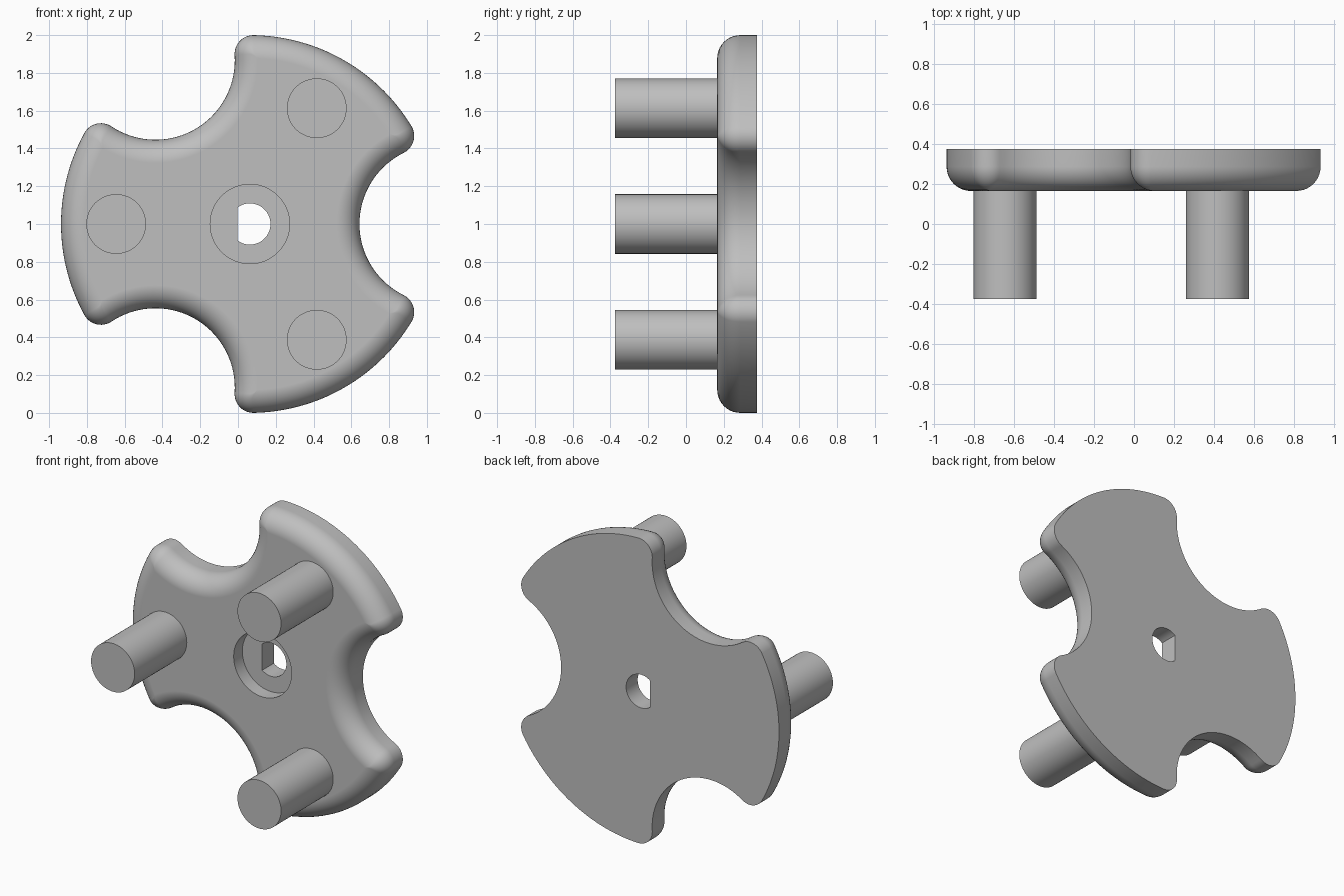
import bpy
import bmesh
from math import sin, cos, acos, atan2, pi, radians

if "Cube" in bpy.data.objects:
    bpy.data.objects.remove(bpy.data.objects["Cube"], do_unlink=True)

HUB_X, HUB_Z = 0.063, 1.0
FRONT, BACK, PIN_TIP = 0.165, 0.375, -0.375
NOTCH_R, CORNER_R, EDGE_R = 0.42, 0.1, 0.122

grey = bpy.data.materials.new("plain grey")
grey.use_nodes = True
colour = (0.52, 0.52, 0.52, 1)
grey.diffuse_color = colour
grey.node_tree.nodes["Principled BSDF"].inputs["Base Color"].default_value = colour


def arc(cx, cy, r, a0, a1, n):
    """Points on an arc, both ends included."""
    steps = [a0 + (a1 - a0) * i / n for i in range(n + 1)]
    return [(cx + r * cos(a), cy + r * sin(a)) for a in steps]


def circle(cx, cy, r, n=64):
    return arc(cx, cy, r, 0, 2 * pi, n)[:-1]


def loft(name, rings):
    """Solid through (outline, y) rings, capped at both ends."""
    bm = bmesh.new()
    loops = [[bm.verts.new((HUB_X + u, y, HUB_Z + v)) for u, v in pts]
             for pts, y in rings]
    for a, b in zip(loops, loops[1:]):
        for i in range(len(a)):
            j = (i + 1) % len(a)
            bm.faces.new((a[i], a[j], b[j], b[i]))
    bm.faces.new(loops[0])
    bm.faces.new(loops[-1])
    bmesh.ops.recalc_face_normals(bm, faces=bm.faces)
    mesh = bpy.data.meshes.new(name)
    bm.to_mesh(mesh)
    bm.free()
    mesh.materials.append(grey)
    obj = bpy.data.objects.new(name, mesh)
    bpy.context.collection.objects.link(obj)
    return obj


def activate(obj):
    bpy.ops.object.select_all(action="DESELECT")
    obj.select_set(True)
    bpy.context.view_layer.objects.active = obj


def smooth(obj):
    activate(obj)
    bpy.ops.object.shade_smooth_by_angle(angle=radians(35))


def outline(d):
    """Three-lobed disc outline, moved inwards by d."""
    outer, notch, f = 1 - d, NOTCH_R + d, max(CORNER_R - d, 0.003)
    c = outer - f
    a = acos((1 + c * c - (notch + f) ** 2) / (2 * c))
    b = atan2(c * sin(a), 1 - c * cos(a))
    third = arc(c * cos(a), -c * sin(a), f, -a, b, 12)
    third += arc(1, 0, notch, pi + b, pi - b, 36)[1:]
    third += arc(c * cos(a), c * sin(a), f, -b, a, 12)[1:]
    third += arc(0, 0, outer, a, 2 * pi / 3 - a, 30)[1:-1]
    pts = []
    for k in range(3):
        s, t = sin(2 * pi * k / 3), cos(2 * pi * k / 3)
        pts += [(u * t - v * s, u * s + v * t) for u, v in third]
    return pts


# Notched disc with a rounded front edge
rings = [(outline(0), BACK)]
for u, v in arc(0, 0, EDGE_R, 0, pi / 2, 10):
    rings.append((outline(EDGE_R - u), FRONT + EDGE_R - v))
disc = loft("notched_disc", rings)

# Recess in the front and D-shaped shaft hole through the disc
recess = circle(0, 0, 0.21)
half = pi - acos(0.066 / 0.109)
shaft = arc(0, 0, 0.109, -half, half, 48)
for name, pts, y0, y1 in (("recess_cutter", recess, 0.0, FRONT + 0.09),
                          ("shaft_cutter", shaft, 0.2, 0.5)):
    cutter = loft(name, [(pts, y0), (pts, y1)])
    cutter.hide_render = True
    activate(disc)
    cut = disc.modifiers.new("cut", "BOOLEAN")
    cut.operation = "DIFFERENCE"
    cut.solver = "EXACT"
    cut.object = cutter
    bpy.ops.object.modifier_apply(modifier=cut.name)
    bpy.data.objects.remove(cutter, do_unlink=True)
smooth(disc)
weighted = disc.modifiers.new("flat caps", "WEIGHTED_NORMAL")
weighted.keep_sharp = True

# One pin on each lobe
for name, angle in (("upper_pin", pi / 3), ("side_pin", pi), ("lower_pin", -pi / 3)):
    pts = circle(0.708 * cos(angle), 0.708 * sin(angle), 0.158)
    smooth(loft(name, [(pts, PIN_TIP), (pts, FRONT + 0.02)]))
